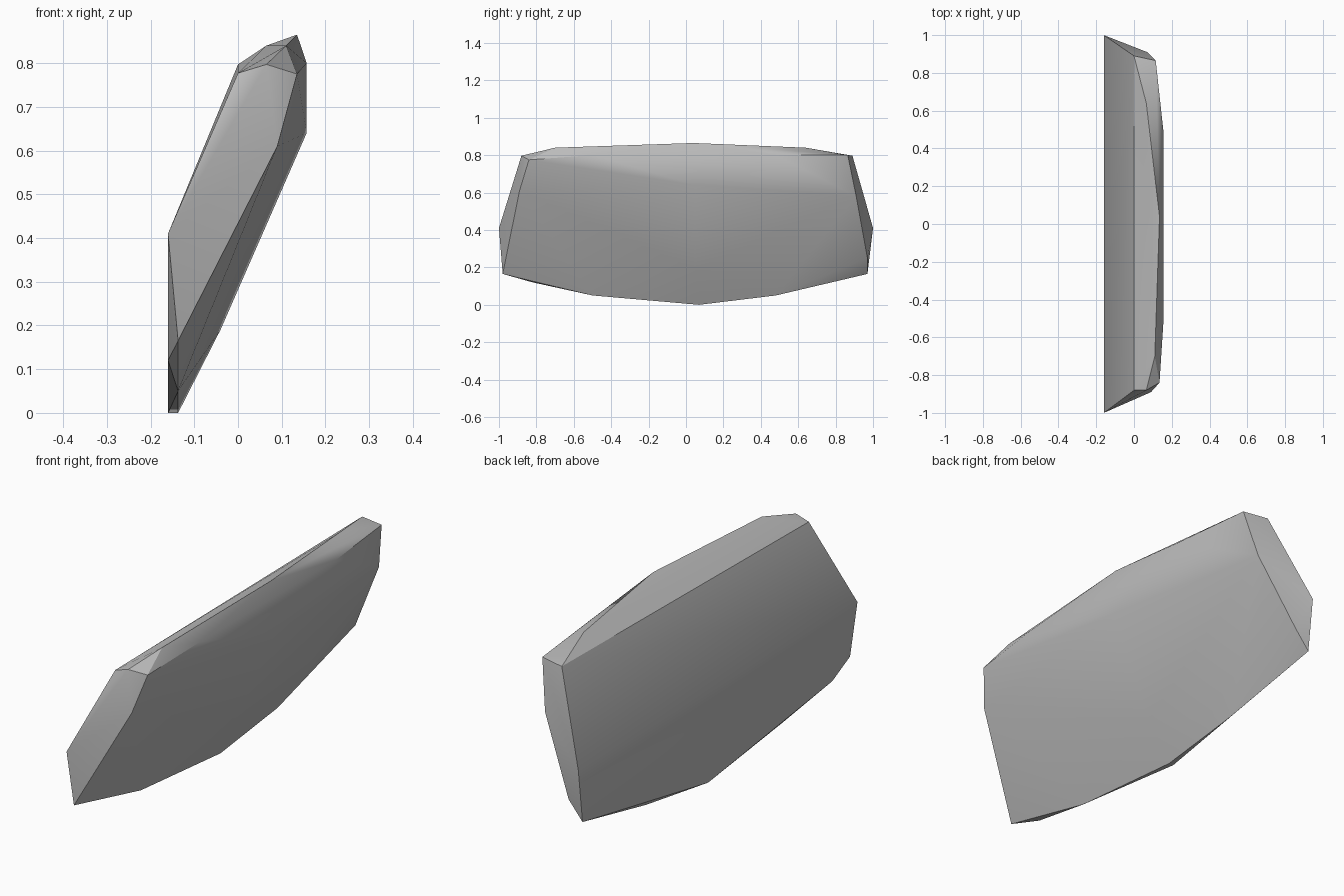
import bpy
import bmesh
from math import radians

default_cube = bpy.data.objects.get("Cube")
if default_cube:
    bpy.data.objects.remove(default_cube, do_unlink=True)


def make_material(name, colour):
    """Plain flat material with matching viewport and render colour."""
    material = bpy.data.materials.new(name)
    material.use_nodes = True
    material.diffuse_color = colour
    shader = material.node_tree.nodes["Principled BSDF"]
    shader.inputs["Base Color"].default_value = colour
    shader.inputs["Roughness"].default_value = 0.8
    return material


def convex_object(name, outlines, material, sharp_angle):
    """Skin a set of outlines into one closed convex solid."""
    bm = bmesh.new()
    for outline in outlines:
        for point in outline:
            bm.verts.new(point)
    hull = bmesh.ops.convex_hull(bm, input=bm.verts[:])
    unused = {item for key in ("geom_interior", "geom_unused")
              for item in hull[key] if isinstance(item, bmesh.types.BMVert)}
    bmesh.ops.delete(bm, geom=list(unused), context="VERTS")
    bmesh.ops.recalc_face_normals(bm, faces=bm.faces[:])
    mesh = bpy.data.meshes.new(name)
    bm.to_mesh(mesh)
    bm.free()
    mesh.materials.append(material)
    obj = bpy.data.objects.new(name, mesh)
    bpy.context.collection.objects.link(obj)
    bpy.ops.object.select_all(action="DESELECT")
    obj.select_set(True)
    bpy.context.view_layer.objects.active = obj
    bpy.ops.object.shade_smooth_by_angle(angle=radians(sharp_angle))
    return obj


# Outlines of the leaning slab, each running from the front end to the back
back_edge = [(-.16, -1, .41), (-.16, 1, .41)]
lower_rim = [(-.16, -.82, .12), (-.16, .07, 0), (-.16, .97, .165)]
lower_lip = [(-.137, -.98, .165), (-.137, -.5, .05), (-.137, .07, 0),
             (-.137, .48, .05), (-.09, .97, .25)]
belly = [(.09, -.89, .61), (-.04, .05, .19), (.07, .91, .58)]
nose = [(.135, -.84, .775), (.157, -.5, .8), (.157, .05, .64),
        (.157, .48, .8), (.115, .865, .8)]
shoulder = [(0, -.88, .777), (.065, -.88, .797), (0, .89, .797)]
crest = [(.11, -.7, .84), (.135, .04, .865), (.065, .64, .84)]

stone_grey = make_material("stone grey", (.5, .5, .5, 1))
convex_object("rock_slab",
              [back_edge, lower_rim, lower_lip, belly, nose, shoulder, crest],
              stone_grey, 30)
